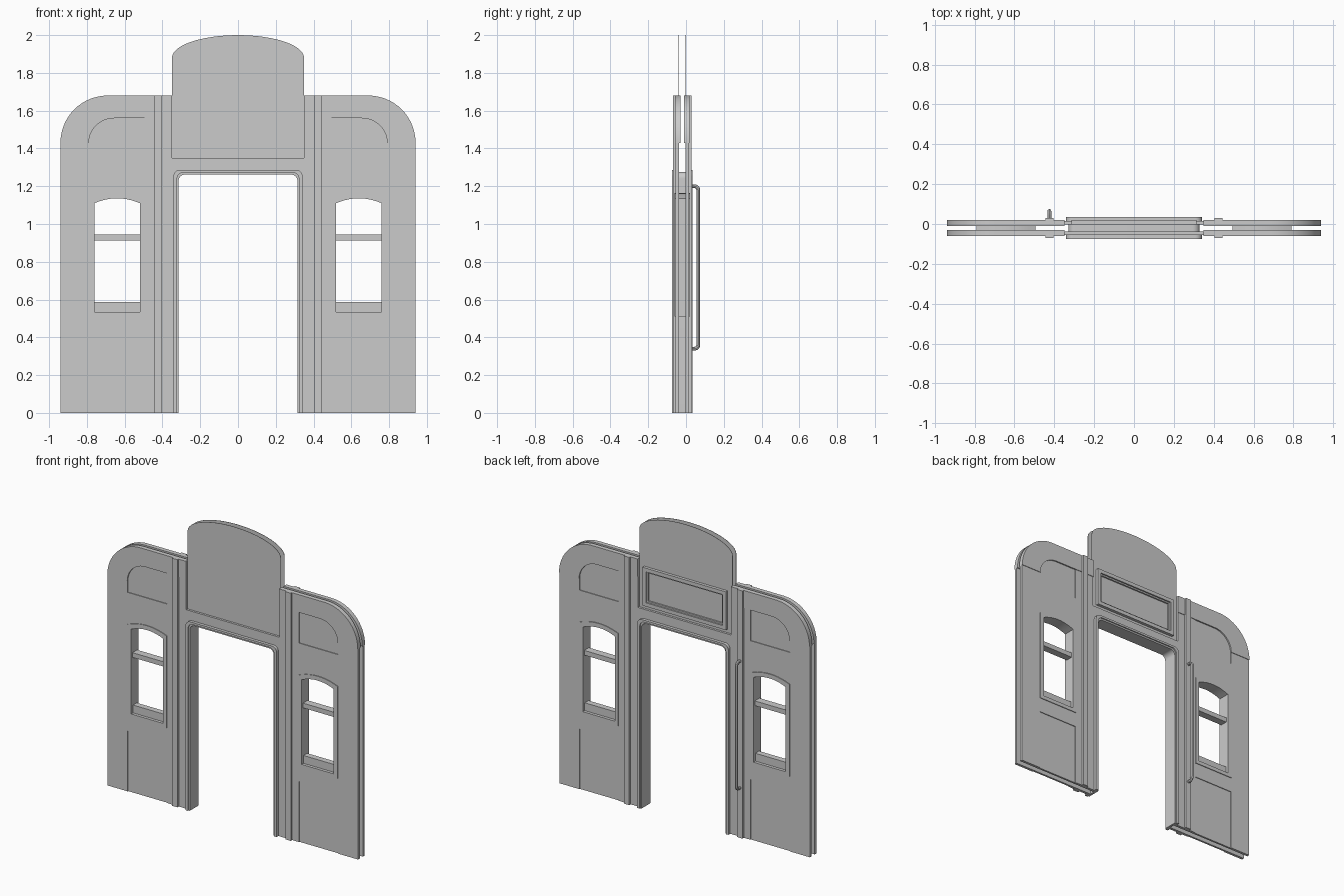
import bpy
from math import cos, sin, pi

if "Cube" in bpy.data.objects:
    bpy.data.objects.remove(bpy.data.objects["Cube"])

C = -0.02          # mid-plane of the double-skinned wall


def arc(cx, cz, rx, rz, a0, a1, n=12):
    return [(cx + rx * cos(a0 + (a1 - a0) * i / n), cz + rz * sin(a0 + (a1 - a0) * i / n))
            for i in range(n + 1)]


def finish(ob, mirror=False):
    bpy.ops.object.select_all(action='DESELECT')
    ob.select_set(True)
    bpy.context.view_layer.objects.active = ob
    bpy.ops.object.convert(target='MESH')
    ob = bpy.context.object
    if mirror:
        ob.modifiers.new("Mirror", 'MIRROR').use_mirror_merge = False
    bpy.ops.object.shade_smooth_by_angle(angle=0.5)
    return ob


def plate(name, loops, y0, y1, mirror=False):
    """Extruded x-z outline (further loops are holes) between y0 and y1."""
    cu = bpy.data.curves.new(name, 'CURVE')
    cu.dimensions, cu.fill_mode = '2D', 'BOTH'
    cu.extrude = abs(y1 - y0) / 2
    for pts in loops:
        sp = cu.splines.new('POLY')
        sp.points.add(len(pts) - 1)
        for p, (x, z) in zip(sp.points, pts):
            p.co = (x, z, 0, 1)
        sp.use_cyclic_u = True
    ob = bpy.data.objects.new(name, cu)
    bpy.context.collection.objects.link(ob)
    ob.location.y = (y0 + y1) / 2
    ob.rotation_euler.x = pi / 2
    return finish(ob, mirror)


def rect(x0, x1, z0, z1):
    return [(x0, z0), (x1, z0), (x1, z1), (x0, z1)]


def window(x0, x1, z0, zs, rise):
    """Rectangle with a shallow arched head."""
    n = 10
    top = [(x1 + (x0 - x1) * i / n, zs + rise * (1 - (2 * i / n - 1) ** 2)) for i in range(n + 1)]
    return [(x0, z0), (x1, z0)] + top


def door_band(xi, zi, xo, zo, r):
    """Door surround as an inverted U."""
    def side(x, z, rad):
        a = arc(x - rad, z - rad, rad, rad, 0, pi / 2, 8)
        return [(x, 0)] + a + [(-p, q) for p, q in reversed(a)] + [(-x, 0)]
    return side(xo, zo, r) + side(xi, zi, r)[::-1]


outer_arch = arc(0.69, 1.43, 0.25, 0.25, 0, pi / 2, 16)
inner_arch = arc(0.655, 1.43, 0.135, 0.13, 0, pi / 2, 12)
frame_outer = window(0.495, 0.79, 0.51, 1.135, 0.03)
opening = window(0.52, 0.76, 0.535, 1.11, 0.026)

for side, label in ((-1, "front"), (1, "back")):
    def layer(name, loops, d0, d1, mirror=True):
        return plate(f"{label}_{name}", loops, C + side * d0, C + side * d1, mirror)

    # wall skin: backing sheet plus outer sheet that leaves the recessed panels
    layer("wall_backing", [[(0.335, 0), (0.94, 0), (0.94, 1.43), (0.79, 1.43)] + inner_arch[1:]
                           + [(0.35, 1.56), (0.35, 1.35), (0.335, 1.35)], frame_outer], 0.017, 0.030)
    layer("wall_face", [[(0.335, 0), (0.495, 0), (0.495, 0.41), (0.79, 0.41), (0.79, 0), (0.94, 0),
                         (0.94, 1.43), (0.79, 1.43), (0.79, 1.35), (0.495, 1.35), (0.495, 1.56),
                         (0.35, 1.56), (0.35, 1.35), (0.335, 1.35)], frame_outer], 0.030, 0.035)
    # rounded cornice band
    layer("cornice", [outer_arch + [(0.35, 1.68), (0.35, 1.56)] + inner_arch[::-1]], 0.009, 0.039)
    # slim pilaster
    layer("pilaster", [rect(0.405, 0.445, 0, 1.68)], 0.034, 0.050)
    # strip over the doorway and sign board
    layer("door_header", [rect(-0.335, 0.335, 1.27, 1.35)], 0.017, 0.035, False)
    layer("sign_board", [[(0.35, 1.345)] + arc(0, 1.88, 0.35, 0.12, 0, pi, 24) + [(-0.35, 1.345)]],
          0.018, 0.020, False)
    # door moulding
    layer("door_moulding", [door_band(0.323, 1.273, 0.342, 1.287, 0.035)], 0.017, 0.055, False)

# door lining between the skins
plate("door_lining", [door_band(0.315, 1.262, 0.330, 1.276, 0.035)], C - 0.047, C + 0.047)

# window frame, crossbar and lower rail on both sides
plate("window_frame", [frame_outer, opening], C - 0.04, C + 0.04, True)
plate("window_crossbar", [rect(0.515, 0.765, 0.913, 0.945)], C - 0.025, C + 0.025, True)
plate("window_bottom_rail", [rect(0.515, 0.765, 0.53, 0.588)], C - 0.02, C + 0.02, True)

# raised rectangular frame on the back of the sign
plate("sign_frame", [rect(-0.313, 0.313, 1.375, 1.635), rect(-0.288, 0.288, 1.40, 1.61)],
      C + 0.019, C + 0.04)
plate("sign_frame_inner", [rect(-0.288, 0.288, 1.40, 1.61), rect(-0.278, 0.278, 1.41, 1.60)],
      C + 0.019, C + 0.03)

# grab handle on the back, on one pilaster
cu = bpy.data.curves.new("grab_handle", 'CURVE')
cu.dimensions, cu.bevel_depth, cu.bevel_resolution, cu.use_fill_caps = '3D', 0.01, 2, True
path = [(0.02, 0.34)] + arc(0.045, 0.36, 0.02, 0.02, -pi / 2, 0, 6) \
    + arc(0.045, 1.18, 0.02, 0.02, 0, pi / 2, 6) + [(0.02, 1.20)]
sp = cu.splines.new('POLY')
sp.points.add(len(path) - 1)
for p, (y, z) in zip(sp.points, path):
    p.co = (-0.425, y, z, 1)
handle = bpy.data.objects.new("grab_handle", cu)
bpy.context.collection.objects.link(handle)
finish(handle)
